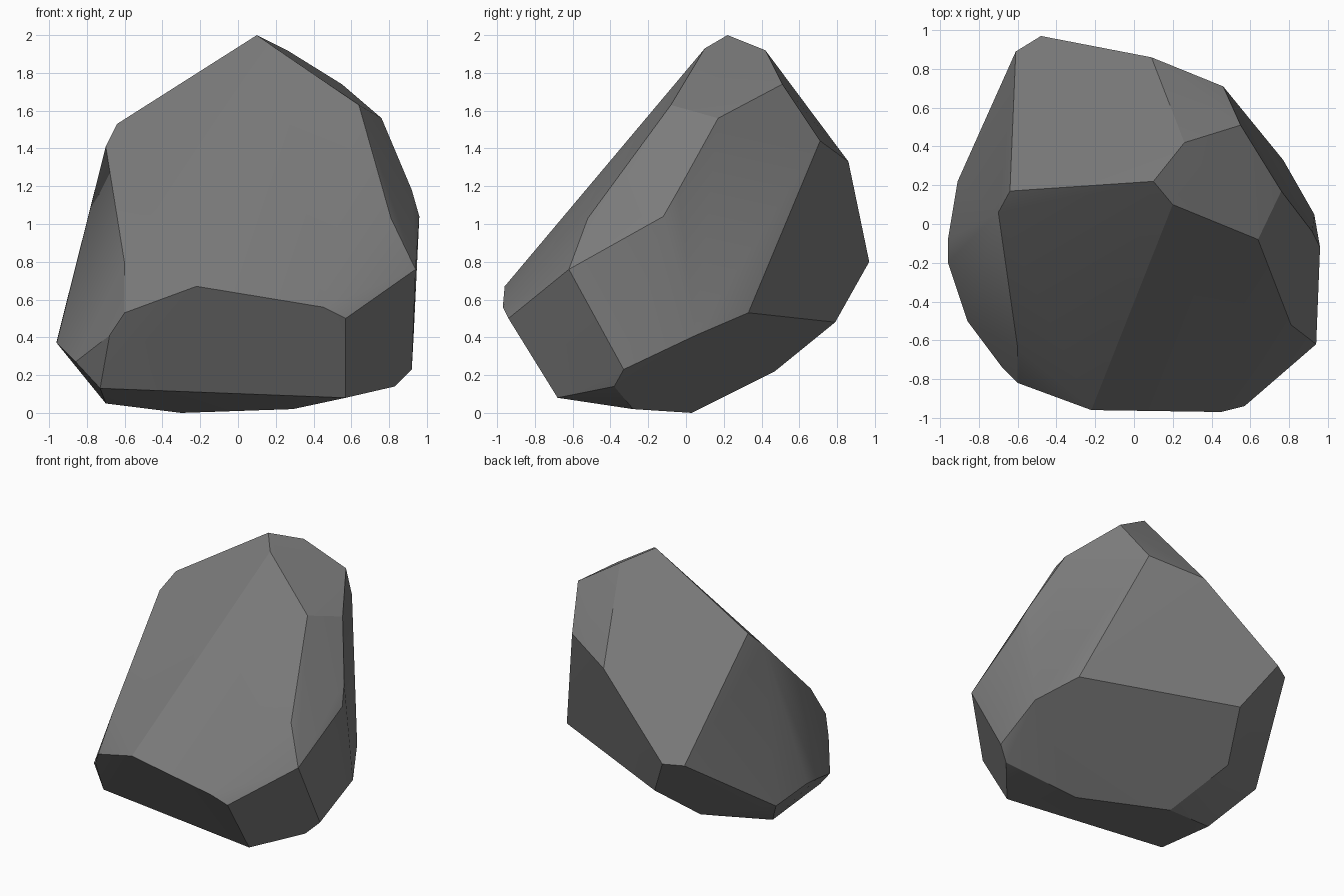
import bpy
import bmesh
import math
from mathutils import Vector

# Remove the default cube
default_cube = bpy.data.objects.get("Cube")
if default_cube:
    bpy.data.objects.remove(default_cube, do_unlink=True)


def make_material(name, color):
    """One flat colour, shown in the viewport and in a render."""
    material = bpy.data.materials.new(name)
    material.use_nodes = True
    material.diffuse_color = color
    shader = material.node_tree.nodes["Principled BSDF"]
    shader.inputs["Base Color"].default_value = color
    shader.inputs["Roughness"].default_value = 0.9
    return material


def make_hull(name, corner_groups, material):
    """Wrap a faceted convex solid around groups of corners."""
    bm = bmesh.new()
    for group in corner_groups:
        for corner in group:
            bm.verts.new(Vector(corner))
    hull = bmesh.ops.convex_hull(bm, input=bm.verts[:])
    unused = {v for v in hull["geom_interior"] + hull["geom_unused"]
              if isinstance(v, bmesh.types.BMVert) and v.is_valid}
    bmesh.ops.delete(bm, geom=list(unused), context="VERTS")

    # Merge nearly coplanar triangles into broad chiselled facets
    bmesh.ops.dissolve_limit(bm, angle_limit=math.radians(2),
                             verts=bm.verts[:], edges=bm.edges[:])
    bmesh.ops.recalc_face_normals(bm, faces=bm.faces[:])
    mesh = bpy.data.meshes.new(name)
    bm.to_mesh(mesh)
    bm.free()
    mesh.materials.append(material)
    rock = bpy.data.objects.new(name, mesh)
    bpy.context.collection.objects.link(rock)
    return rock


# Peak and the ridge running down from it
ridge = [(.1, .22, 2), (.2, .1, 1.93), (.26, .42, 1.92), (.55, .51, 1.74),
         (.64, -.08, 1.63), (.76, .17, 1.56), (-.64, .17, 1.53), (-.7, .06, 1.41)]

# Sloping front and the undercut beneath it
front_slope = [(-.6, -.64, .79), (-.6, -.82, .53), (-.68, -.74, .41),
               (-.22, -.96, .67), (.45, -.97, .56), (.57, -.94, .5)]

# Left flank
left_flank = [(.81, -.52, 1.03), (.94, -.62, .76), (.92, -.04, 1.18),
              (.96, -.12, 1.04), (.93, .05, .41), (.77, .33, .53), (.92, -.33, .23)]

# Right flank
right_flank = [(-.96, -.2, .37), (-.96, -.08, .38), (-.86, -.5, .27), (-.91, .22, .31)]

# Back slab
back_slab = [(.46, .71, 1.44), (.09, .86, 1.33), (-.48, .97, .8),
             (-.61, .89, .79), (-.29, .79, .48)]

# Tapered underside
underside = [(-.45, .47, .22), (-.7, -.04, .05), (-.3, .03, 0), (.29, -.28, .02),
             (.83, -.38, .14), (.57, -.68, .08), (-.73, -.57, .13)]

stone_grey = make_material("stone grey", (.2, .2, .2, 1))
rock = make_hull("rock", [ridge, front_slope, left_flank, right_flank,
                          back_slab, underside], stone_grey)

# Soften shallow creases while keeping the main edges crisp
bpy.ops.object.select_all(action="DESELECT")
rock.select_set(True)
bpy.context.view_layer.objects.active = rock
bpy.ops.object.shade_smooth_by_angle(angle=math.radians(25))
